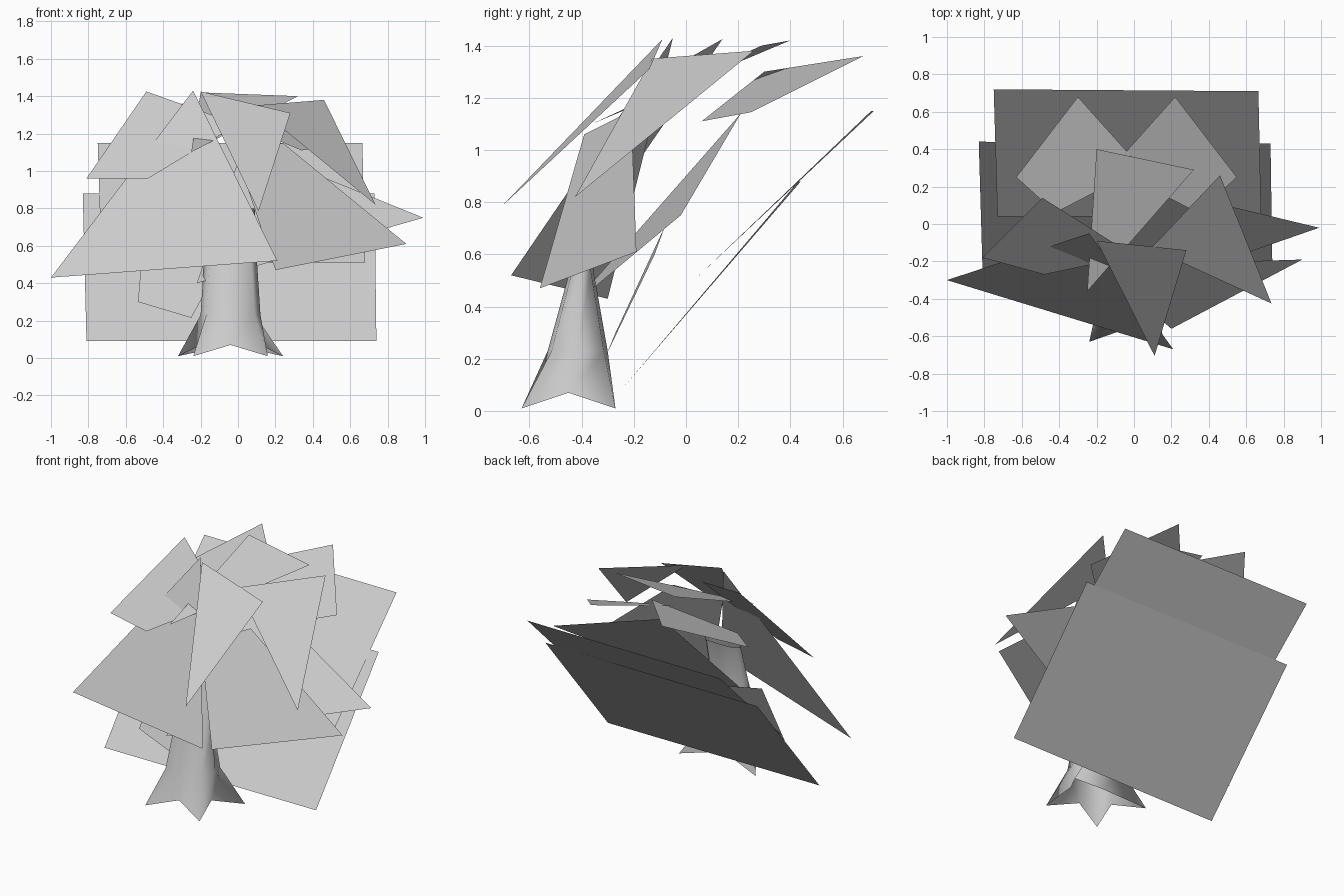
import bpy, bmesh

if "Cube" in bpy.data.objects:
    bpy.data.objects.remove(bpy.data.objects["Cube"])

grey = bpy.data.materials.new("pale_grey")
grey.diffuse_color = (0.6, 0.6, 0.6, 1)
grey.use_nodes = True
grey.node_tree.nodes["Principled BSDF"].inputs["Base Color"].default_value = grey.diffuse_color


def make_object(name, rings):
    """Skin a list of vertex loops; a single loop becomes one flat card."""
    bm = bmesh.new()
    loops = [[bm.verts.new(p) for p in ring] for ring in rings]
    if len(loops) == 1:
        bm.faces.new(loops[0])
    for low, high in zip(loops, loops[1:]):
        n = len(low)
        for i in range(n):
            j = (i + 1) % n
            bm.faces.new((low[i], low[j], high[j], high[i]))
    mesh = bpy.data.meshes.new(name)
    bm.to_mesh(mesh)
    bm.free()
    mesh.materials.append(grey)
    ob = bpy.data.objects.new(name, mesh)
    bpy.context.collection.objects.link(ob)
    return ob


def trunk_ring(cx, cy, corner, side):
    """Eight points: four corners (x, y, z) alternating with four sides."""
    ax, ay, az = corner
    bx, by, bz = side
    return [(cx + ax, cy + ay, az), (cx, cy + by, bz),
            (cx - ax, cy + ay, az), (cx - bx, cy, bz),
            (cx - ax, cy - ay, az), (cx, cy - by, bz),
            (cx + ax, cy - ay, az), (cx + bx, cy, bz)]


# Trunk with four splayed roots, flattening towards the top
roots = trunk_ring(-0.04, -0.45, (0.24, 0.18, 0.01), (0.16, 0.11, 0.07))
# front roots stand closer together than the back ones
roots = [(-0.04 + (x + 0.04) * (1.17 if y > -0.4 else 0.83), y, z)
         if i % 2 == 0 else (x, y, z) for i, (x, y, z) in enumerate(roots)]
trunk = make_object("trunk", [
    roots,
    trunk_ring(-0.04, -0.415, (0.13, 0.10, 0.23), (0.16, 0.115, 0.23)),
    trunk_ring(-0.04, -0.40, (0.11, 0.035, 0.54), (0.14, 0.045, 0.54)),
    trunk_ring(-0.04, -0.33, (0.10, 0.03, 0.80), (0.13, 0.035, 0.80)),
])
for poly in trunk.data.polygons:
    poly.use_smooth = True

# Flat foliage cards, each given by its corners
cards = {
    "back_lower_leaf": [(-0.81, -0.24, 0.09), (0.74, -0.24, 0.09),
                        (0.73, 0.43, 0.88), (-0.83, 0.44, 0.88)],
    "back_upper_leaf": [(-0.73, 0.04, 0.51), (0.68, 0.04, 0.51),
                        (0.665, 0.71, 1.15), (-0.75, 0.72, 1.15)],
    "front_left_leaf": [(-1.0, -0.30, 0.43), (0.21, -0.67, 0.52),
                        (-0.24, -0.05, 1.43)],
    "front_right_leaf": [(0.20, -0.56, 0.47), (0.90, -0.19, 0.61),
                         (0.24, -0.21, 1.15), (0.0, -0.39, 1.06)],
    "side_right_leaf": [(-0.22, -0.44, 0.40), (0.99, -0.02, 0.75),
                        (0.03, 0.21, 1.14)],
    "inner_left_leaf": [(-0.535, -0.27, 0.30), (-0.25, -0.305, 0.215),
                        (-0.04, -0.12, 0.60), (-0.50, -0.08, 0.71)],
    "upper_left_leaf": [(-0.81, -0.18, 0.96), (-0.48, -0.27, 0.96),
                        (0.0, -0.17, 1.25), (-0.49, 0.14, 1.425)],
    "upper_front_leaf": [(0.11, -0.705, 0.785), (0.28, -0.14, 1.31),
                         (-0.20, -0.09, 1.425)],
    "upper_right_leaf": [(0.735, -0.425, 0.82), (0.46, 0.26, 1.38),
                         (0.09, -0.13, 1.35)],
    "crown_leaf": [(-0.25, -0.36, 1.10), (0.32, 0.29, 1.40),
                   (-0.20, 0.40, 1.42)],
}
for name, corners in cards.items():
    make_object(name, [corners])

# Pair of mirrored cards at the back of the crown
rear = [(0.22, 0.68, 1.36), (-0.12, 0.30, 1.30),
        (0.34, 0.06, 1.11), (0.55, 0.25, 1.145)]
make_object("rear_right_leaf", [rear])
make_object("rear_left_leaf", [[(-0.08 - x, y, z) for x, y, z in reversed(rear)]])
